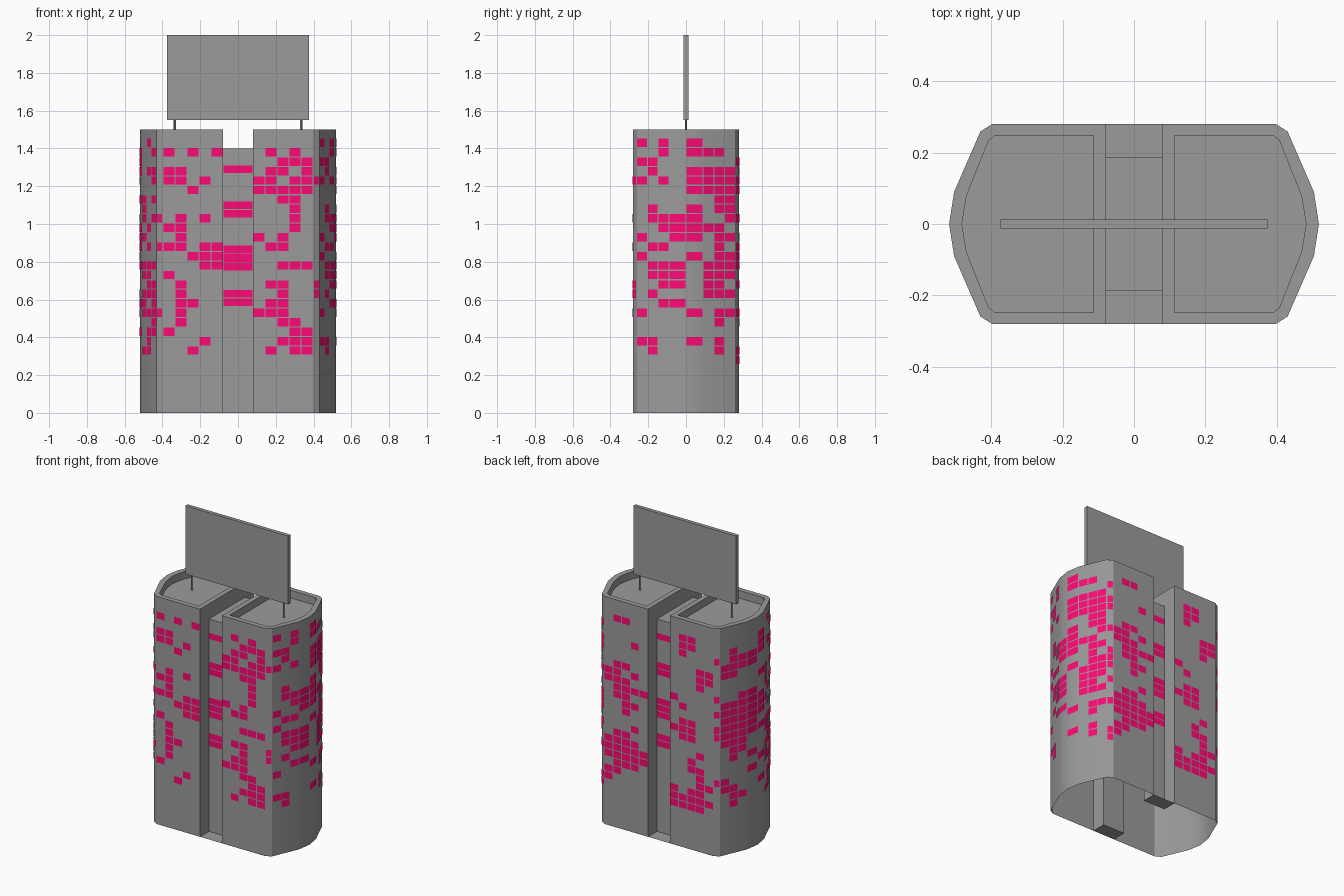
import bpy, bmesh, math
from mathutils import Vector

if "Cube" in bpy.data.objects:
    bpy.data.objects.remove(bpy.data.objects["Cube"])


def material(name, rgb):
    m = bpy.data.materials.new(name)
    m.diffuse_color = (*rgb, 1)
    m.use_nodes = True
    m.node_tree.nodes["Principled BSDF"].inputs["Base Color"].default_value = m.diffuse_color
    return m


pink = material("window_pink", (0.98, 0.003, 0.18))
grey = material("wall_grey", (0.33, 0.33, 0.33))

H, ROOF, MID, CH = 1.5, 1.45, 1.4, 0.187    # rim, roof deck, core top, channel wall


def make(name, polys, mat, smooth=False, recalc=False):
    """One mesh object from a list of polygons."""
    bm = bmesh.new()
    for p in polys:
        bm.faces.new([bm.verts.new(v) for v in p])
    bmesh.ops.remove_doubles(bm, verts=bm.verts, dist=1e-4)
    if recalc:
        bmesh.ops.recalc_face_normals(bm, faces=bm.faces)
    me = bpy.data.meshes.new(name)
    bm.to_mesh(me)
    bm.free()
    me.materials.append(mat)
    ob = bpy.data.objects.new(name, me)
    bpy.context.collection.objects.link(ob)
    if smooth:
        bpy.ops.object.select_all(action='DESELECT')
        ob.select_set(True)
        bpy.context.view_layer.objects.active = ob
        bpy.ops.object.shade_smooth_by_angle(angle=math.radians(30))
    return ob


def wall(a, b, z0, z1):
    return [(*a, z0), (*b, z0), (*b, z1), (*a, z1)]


def full(half):
    """Mirror a half outline front to back (last point lies on y = 0)."""
    return half + [(x, -y) for x, y in half[-2::-1]]


outer = full([(.08, -.281), (.397, -.281), (.431, -.26), (.505, -.09), (.519, 0)])
inner = full([(.113, -.248), (.39, -.248), (.408, -.235), (.47, -.08), (.483, 0)])


def turn(pts, s):
    return [(x * s, y * s) for x, y in pts]


# Building shell, open underneath: two towers and a recessed core
polys = []
for s in (1, -1):
    o, i = turn(outer, s), turn(inner, s)
    n = len(o)
    for k in range(n):
        j = (k + 1) % n
        if j:
            polys.append(wall(o[k], o[j], 0, H))
        polys.append(wall(i[k], i[j], ROOF, H))
        polys.append([(*o[k], H), (*o[j], H), (*i[j], H), (*i[k], H)])
    polys.append([(*p, ROOF) for p in i])
    # tower sides facing the core
    x = .08 * s
    for t in (1, -1):
        polys.append(wall((x, .281 * t), (x, CH * t), 0, MID))
        polys.append(wall((x, .281 * t), (x, CH * t), MID, H))
    polys.append(wall((x, -CH), (x, CH), MID, H))
    # channel back wall and floor
    polys.append(wall((-.08, CH * s), (.08, CH * s), 0, MID))
    polys.append([(-.08, CH * s, 0), (.08, CH * s, 0), (.08, .281 * s, 0), (-.08, .281 * s, 0)])
polys.append([(-.08, -CH, MID), (.08, -CH, MID), (.08, CH, MID), (-.08, CH, MID)])
make("building_shell", polys, grey, smooth=True, recalc=True)

# Lit windows: one string per wall facet, one base-32 column mask per storey
columns = (5, 1, 3, 1, 1, 3, 1, 5)
lit = {
    1: ("0asmrvc888560s06467cosq0", "000010000000000110000000",
        "543250026416166424100320", "000000001110011101000000",
        "110111011110100000100100", "030777664362677370620220",
        "001011001001110100100011", "06008006b7u6c4086fvve310"),
    -1: ("06620oo80120676084c8odvf", "000100001010110000010000",
         "002673004777777620013620", "000110001111110010100000",
         "011100100111010001001000", "240640515212073675746230",
         "000000001001000000100000", "0l03b400a32rso1226221840"),
}


def window(a, b, z, h):
    """Thin pane standing just proud of the wall from a to b."""
    a, b = Vector(a), Vector(b)
    d = (b - a).normalized()
    off = Vector((d.y, -d.x)) * .003
    a, b = a + off + d * .003, b + off - d * .003
    return wall(a, b, z - h / 2, z + h / 2)


panes = []
for s, facets in lit.items():
    o = [Vector(p) for p in turn(outer, s)]
    for k, (n, rows) in enumerate(zip(columns, facets)):
        for r, ch in enumerate(rows):
            for c in range(n):
                if int(ch, 32) >> c & 1:
                    panes.append(window(o[k].lerp(o[k + 1], c / n),
                                        o[k].lerp(o[k + 1], (c + 1) / n),
                                        1.43 - .05 * r, .044))
make("tower_windows", panes, pink)

# Wide windows in the channels
panes = [window((-.08 * s, -CH * s), (.08 * s, -CH * s), z, .04)
         for s in (1, -1)
         for z in (1.29, 1.1, 1.055, .865, .82, .775, .63, .585)]
make("core_windows", panes, pink)

# Rooftop sign panel on two thin posts
bpy.ops.mesh.primitive_cube_add(size=1, location=(0, 0, 1.775))
sign = bpy.context.object
sign.name = "roof_panel"
sign.scale = (.75, .025, .45)
sign.data.materials.append(grey)
for s, name in ((-1, "left"), (1, "right")):
    bpy.ops.mesh.primitive_cylinder_add(vertices=4, radius=.006, depth=.1,
                                        location=(.335 * s, 0, 1.5))
    post = bpy.context.object
    post.name = name + "_panel_post"
    post.data.materials.append(grey)
